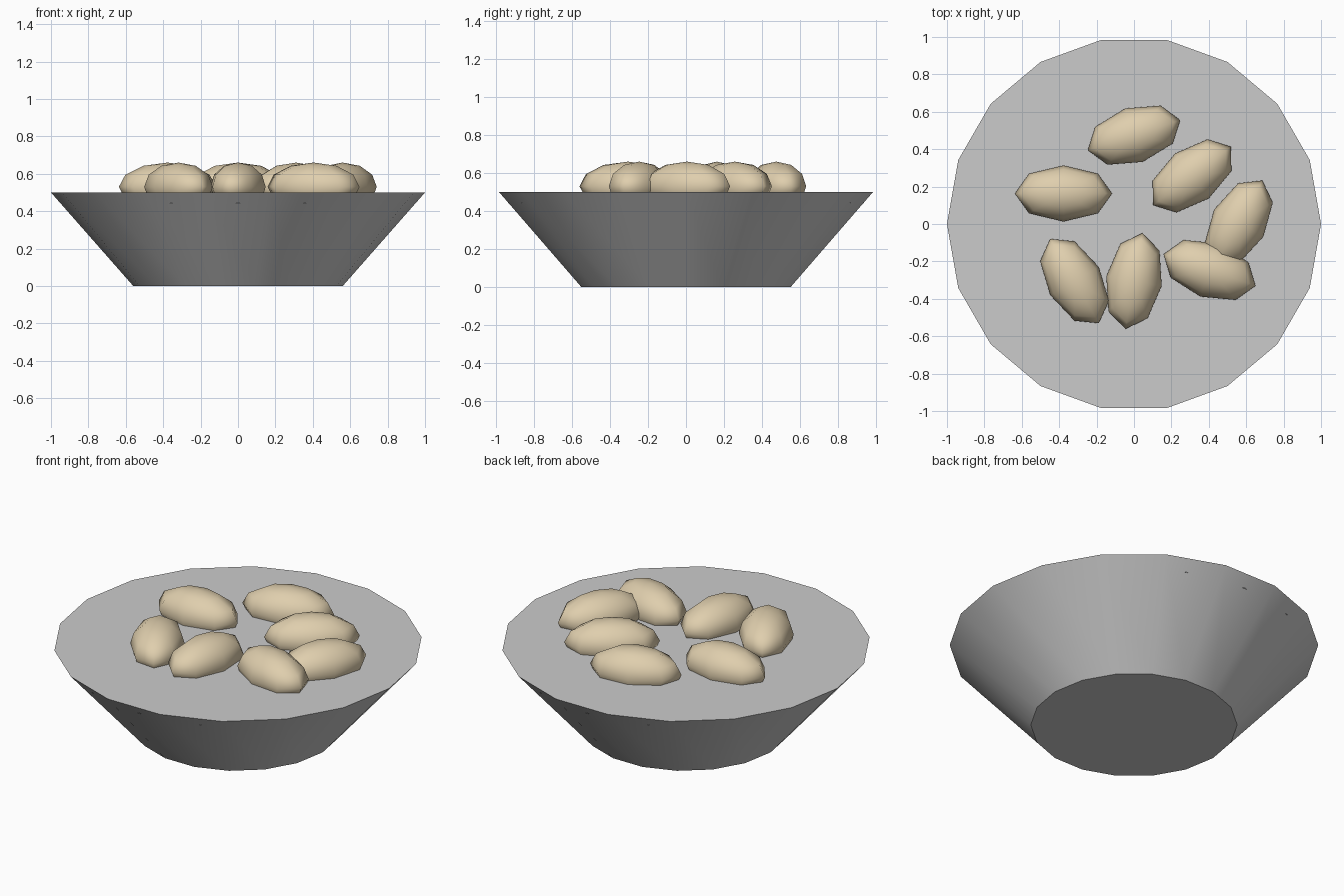
import bpy
from math import radians

if "Cube" in bpy.data.objects:
    bpy.data.objects.remove(bpy.data.objects["Cube"])

SPUD_SIZE = (0.26, 0.15, 0.13)
SPUD_Z = 0.53

tan = bpy.data.materials.new("tan_skin")
tan.diffuse_color = (0.74, 0.62, 0.42, 1)
tan.use_nodes = True
tan.node_tree.nodes["Principled BSDF"].inputs["Base Color"].default_value = tan.diffuse_color

# Bowl: closed tapered 18-sided body with a vertex on +x
bpy.ops.mesh.primitive_cone_add(vertices=18, radius1=0.56, radius2=1.0, depth=0.5,
                                location=(0, 0, 0.25), rotation=(0, 0, radians(90)))
bowl = bpy.context.object
bowl.name = "bowl"
bpy.ops.object.shade_smooth_by_angle(angle=radians(30))

# Filling: thin 16-sided disc under the surface, its corners just break the wall
bpy.ops.mesh.primitive_cylinder_add(vertices=16, radius=0.937, depth=0.04,
                                    location=(0, 0, 0.461))
bpy.context.object.name = "filling_disc"
bpy.ops.object.shade_smooth_by_angle(angle=radians(30))


# Potatoes: stretched low-poly spheres half sunk in the surface
def potato(i, x, y, turn):
    bpy.ops.mesh.primitive_uv_sphere_add(segments=8, ring_count=6, radius=1,
                                         location=(x, y, SPUD_Z),
                                         rotation=(0, 0, radians(turn)))
    ob = bpy.context.object
    ob.name = f"potato_{i}"
    ob.scale = SPUD_SIZE
    ob.data.materials.append(tan)
    bpy.ops.object.shade_smooth()


for i, (x, y, turn) in enumerate([
        (0.0, 0.475, 18), (-0.377, 0.163, 0), (0.31, 0.257, 37), (0.56, 0.005, 61),
        (0.404, -0.246, -19), (-0.318, -0.305, -60), (0.0, -0.305, 80)], 1):
    potato(i, x, y, turn)
